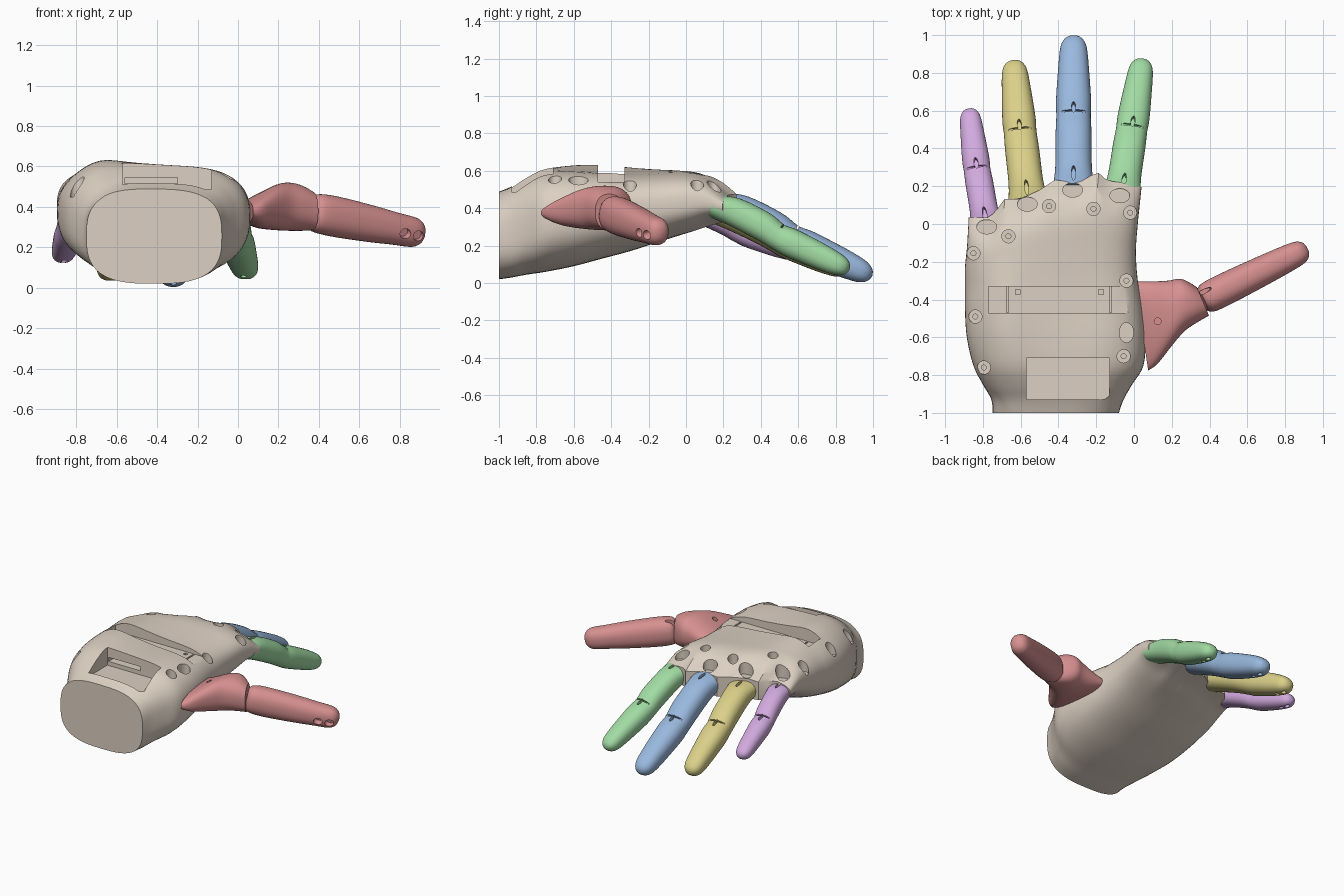
import bpy, bmesh, math
from mathutils import Vector, Matrix

if "Cube" in bpy.data.objects:
    bpy.data.objects.remove(bpy.data.objects["Cube"])

UP = Vector((0, 0, 1))
SIDES = 64


def material(name, rgb):
    m = bpy.data.materials.new(name)
    m.use_nodes = True
    m.diffuse_color = (*rgb, 1)
    m.node_tree.nodes["Principled BSDF"].inputs["Base Color"].default_value = (*rgb, 1)
    return m


beige = material("warm grey", (0.72, 0.63, 0.54))
red = material("soft red", (0.68, 0.28, 0.28))
green = material("soft green", (0.36, 0.71, 0.37))
blue = material("soft blue", (0.32, 0.48, 0.73))
yellow = material("soft yellow", (0.70, 0.63, 0.25))
purple = material("soft purple", (0.64, 0.40, 0.73))


def smooth_stations(st, steps):
    """Catmull-Rom resampling of cross-section stations (flat tuples)."""
    out = []
    for k in range(len(st) - 1):
        a, b, c, d = st[max(k - 1, 0)], st[k], st[k + 1], st[min(k + 2, len(st) - 1)]
        for j in range(steps):
            t = j / steps
            out.append([q + 0.5 * t * (r - p + t * (2 * p - 5 * q + 4 * r - s + t * (3 * (q - r) + s - p)))
                        for p, q, r, s in zip(a, b, c, d)])
    return out + [list(st[-1])]


def loft(name, stations, mat, steps=4):
    """Skin superellipse rings: each station is centre, half side, half up, exponent."""
    bm = bmesh.new()
    rings = []
    for s in smooth_stations(stations, steps):
        c, side, up, e = Vector(s[0:3]), Vector(s[3:6]), Vector(s[6:9]), s[9]
        ring = []
        for i in range(SIDES):
            a = math.tau * i / SIDES
            x, y = (math.copysign(abs(f) ** (2 / e), f) for f in (math.cos(a), math.sin(a)))
            ring.append(bm.verts.new(c + side * x + up * y))
        rings.append(ring)
    for r0, r1 in zip(rings, rings[1:]):
        for i in range(SIDES):
            j = (i + 1) % SIDES
            bm.faces.new((r0[i], r0[j], r1[j], r1[i]))
    half = SIDES // 2
    for r in (rings[0], rings[-1]):
        bm.faces.new((r[0], r[1], r[-1]))
        bm.faces.new((r[half - 1], r[half], r[half + 1]))
        for i in range(1, half - 1):
            bm.faces.new((r[i], r[i + 1], r[SIDES - i - 1], r[SIDES - i]))
    bmesh.ops.recalc_face_normals(bm, faces=bm.faces)
    me = bpy.data.meshes.new(name)
    bm.to_mesh(me)
    bm.free()
    me.materials.append(mat)
    ob = bpy.data.objects.new(name, me)
    bpy.context.collection.objects.link(ob)
    return ob


def cut(ob, kind, loc, size, axes=None):
    """Subtract a box or an elliptic cylinder of full size, oriented by three axes."""
    bm = bmesh.new()
    if kind == "box":
        bmesh.ops.create_cube(bm, size=1)
    else:
        bmesh.ops.create_cone(bm, cap_ends=True, segments=24, radius1=0.5, radius2=0.5, depth=1)
    rot = Matrix(axes).transposed().to_4x4() if axes else Matrix()
    bm.transform(Matrix.Translation(loc) @ rot @ Matrix.Diagonal((*size, 1)))
    me = bpy.data.meshes.new("cutter")
    bm.to_mesh(me)
    bm.free()
    tool = bpy.data.objects.new("cutter", me)
    tool.hide_render = True
    bpy.context.collection.objects.link(tool)
    mod = ob.modifiers.new("cut", "BOOLEAN")
    mod.operation, mod.solver, mod.object = "DIFFERENCE", "EXACT", tool
    bpy.context.view_layer.objects.active = ob
    bpy.ops.object.modifier_apply(modifier=mod.name)
    bpy.data.objects.remove(tool)
    bpy.data.meshes.remove(me)


# Palm: y, left edge, right edge, bottom, top, squareness
palm_rows = [
    (-1.0, -.75, -.08, .02, .49, 2.9), (-.93, -.755, -.055, .03, .52, 3.0),
    (-.85, -.80, -.01, .045, .57, 2.8), (-.75, -.85, .05, .06, .615, 2.6),
    (-.6, -.885, .06, .09, .625, 2.6), (-.45, -.895, .045, .13, .62, 2.6),
    (-.3, -.895, .02, .17, .61, 2.6), (-.15, -.895, .01, .22, .605, 2.7),
    (0, -.885, .02, .27, .60, 2.8), (.1, -.88, .03, .31, .565, 2.8),
    (.2, -.875, .04, .335, .48, 2.8)]
palm = loft("palm", [((l + r) / 2, y, (b + t) / 2, (r - l) / 2, 0, 0, 0, 0, (t - b) / 2, e)
                     for y, l, r, b, t, e in palm_rows], beige)

# Curve the knuckle line with webs between the fingers, and hollow the middle of the palm
for v in palm.data.vertices:
    x, y, z = v.co
    w = min(max((y + .5) / .7, 0), 1)
    w = w * w * (3 - 2 * w)
    if z > .45:
        mid = math.exp(-((y + .45) / .35) ** 2)
        v.co.z += mid * (.03 * math.exp(-((x + .69) / .12) ** 2) - .025 * math.exp(-((x + .3) / .2) ** 2))
    webs = sum(math.exp(-((x - wx) / .04) ** 2) for wx in (-.68, -.44, -.2))
    v.co.y += w * max(.03 - .6 * (x + .2) ** 2, -.165) + .045 * w ** 4 * webs
bpy.context.view_layer.update()


def palm_top(x, y):
    hit, loc, _, _ = palm.ray_cast(Vector((x, y, 2)), -UP)
    return loc.z if hit else .5


screws = [(-.85, -.155), (-.84, -.49), (-.795, -.76), (-.665, -.065), (-.45, .095),
          (-.215, .08), (-.02, .06), (-.04, -.3), (-.055, -.7)]
knuckles = [(-.78, -.015), (-.565, .105), (-.325, .18), (-.075, .15)]
screw_pts = [Vector((x, y, palm_top(x, y))) for x, y in screws]
knuckle_pts = [Vector((x, y, palm_top(x, y))) for x, y in knuckles]

# Strap trench, wrist pocket and the tunnel joining them
cut(palm, "box", (-.375, -.40, .79), (.79, .14, .5))
cut(palm, "box", (-.35, -.82, .735), (.44, .22, .5))
cut(palm, "box", (-.43, -.60, .53), (.26, .259, .03))
for x in (-.67, -.125):
    cut(palm, "box", (x, -.40, .52), (.012, .136, .1))
for x in (-.615, -.175):
    cut(palm, "box", (x, -.36, .52), (.025, .025, .1))

# Screw wells, tendon openings and the thumb pivot opening
for p in screw_pts:
    cut(palm, "cylinder", p + UP * .07, (.07, .07, .26))
    cut(palm, "cylinder", p - UP * .06, (.026, .026, .1))
for p in knuckle_pts:
    cut(palm, "cylinder", p + UP * .04, (.105, .075, .18))
cut(palm, "cylinder", (-.04, -.575, .52), (.075, .105, .2))


def frame(a, b):
    d = (b - a).normalized()
    side = d.cross(UP).normalized()
    return side, d, side.cross(d)


# Fingers: position along the two bones, width factor, height factor
finger_profile = [(0, 1.14, .80), (.3, 1.0, .98), (.75, .98, 1.0), (.95, .95, .93), (1.03, .94, .92),
                  (1.2, .96, .98), (1.6, .84, .88), (1.83, .74, .74), (1.93, .58, .56),
                  (1.98, .34, .32), (2, .03, .03)]


def finger(name, p0, p1, p2, half_w, mat):
    p0, p1, p2 = map(Vector, (p0, p1, p2))
    side, d, up = frame(p0, p2)
    half_h = half_w * .9

    def point(s):
        base = p0.lerp(p1, s) if s <= 1 else p1.lerp(p2, s - 1)
        return base + UP * .025 * math.sin(math.pi * min(s, 1))

    ob = loft(name, [(*point(s), *(side * half_w * w), *(up * half_h * h), 2.3)
                     for s, w, h in finger_profile], mat)
    # Hinge crease, tendon slots and fingertip holes
    axes = (side, d, up)
    top = point(1) + up * half_h * .92
    cut(ob, "box", top, (half_w * 3, .01, .032), axes)
    cut(ob, "cylinder", top + d * .02, (.022, .06, .06), axes)
    cut(ob, "cylinder", point(.14) + up * half_h, (.022, .075, .07), axes)
    for s in (1.76, 1.9):
        cut(ob, "cylinder", point(s) - up * half_h * .75, (.03, .035, .07), axes)


finger("index_finger", (-.065, .155, .41), (-.013, .495, .245), (.045, .873, .07), .088, green)
finger("middle_finger", (-.32, .185, .42), (-.32, .567, .232), (-.32, .995, .035), .097, blue)
finger("ring_finger", (-.56, .115, .40), (-.602, .478, .242), (-.637, .865, .065), .092, yellow)
finger("little_finger", (-.78, -.01, .40), (-.83, .282, .277), (-.873, .61, .15), .075, purple)

# Thumb base: x, inner y, outer y, bottom, top, lean of the section
thumb_rows = [(.04, -.775, -.305, .32, .43, -.035), (.1, -.74, -.305, .295, .465, -.025),
              (.19, -.645, -.30, .285, .51, -.01), (.255, -.565, -.29, .282, .52, -.015),
              (.315, -.515, -.305, .282, .505, -.03), (.365, -.485, -.335, .285, .475, -.032)]
thumb_base = loft("thumb_base", [(x, (a + b) / 2, (lo + hi) / 2, lean, (b - a) / 2, 0,
                                  0, 0, (hi - lo) / 2, 2.4)
                                 for x, a, b, lo, hi, lean in thumb_rows], red)
cut(thumb_base, "cylinder", (.125, -.515, .5), (.036, .036, .14))

# Thumb tip: position along bone, width, height
a, b = Vector((.36, -.405, .376)), Vector((.918, -.13, .264))
side, d, up = frame(a, b)
thumb_profile = [(0, .055, .075), (.05, .08, .094), (.2, .085, .1), (.5, .08, .092), (.75, .073, .08),
                 (.9, .065, .074), (.96, .052, .058), (.99, .03, .034), (1, .003, .003)]
thumb_tip = loft("thumb_tip", [(*a.lerp(b, s), *(side * w), *(up * h), 2.3)
                               for s, w, h in thumb_profile], red)
slot = a.lerp(b, .03) + (up - side * .5).normalized() * .085
cut(thumb_tip, "cylinder", slot, (.022, .08, .07), (side, d, up))
out = (side - up * .3).normalized()
for s in (.79, .91):
    hole = a.lerp(b, s) + out * .06
    cut(thumb_tip, "cylinder", hole, (.05, .06, .06), (d.cross(out), d, out))

# Smooth surfaces, crisp cut edges
bpy.ops.object.select_all(action="DESELECT")
for ob in bpy.context.collection.objects:
    if ob.type == "MESH":
        ob.select_set(True)
        bpy.context.view_layer.objects.active = ob
bpy.ops.object.shade_smooth_by_angle(angle=math.radians(35))
